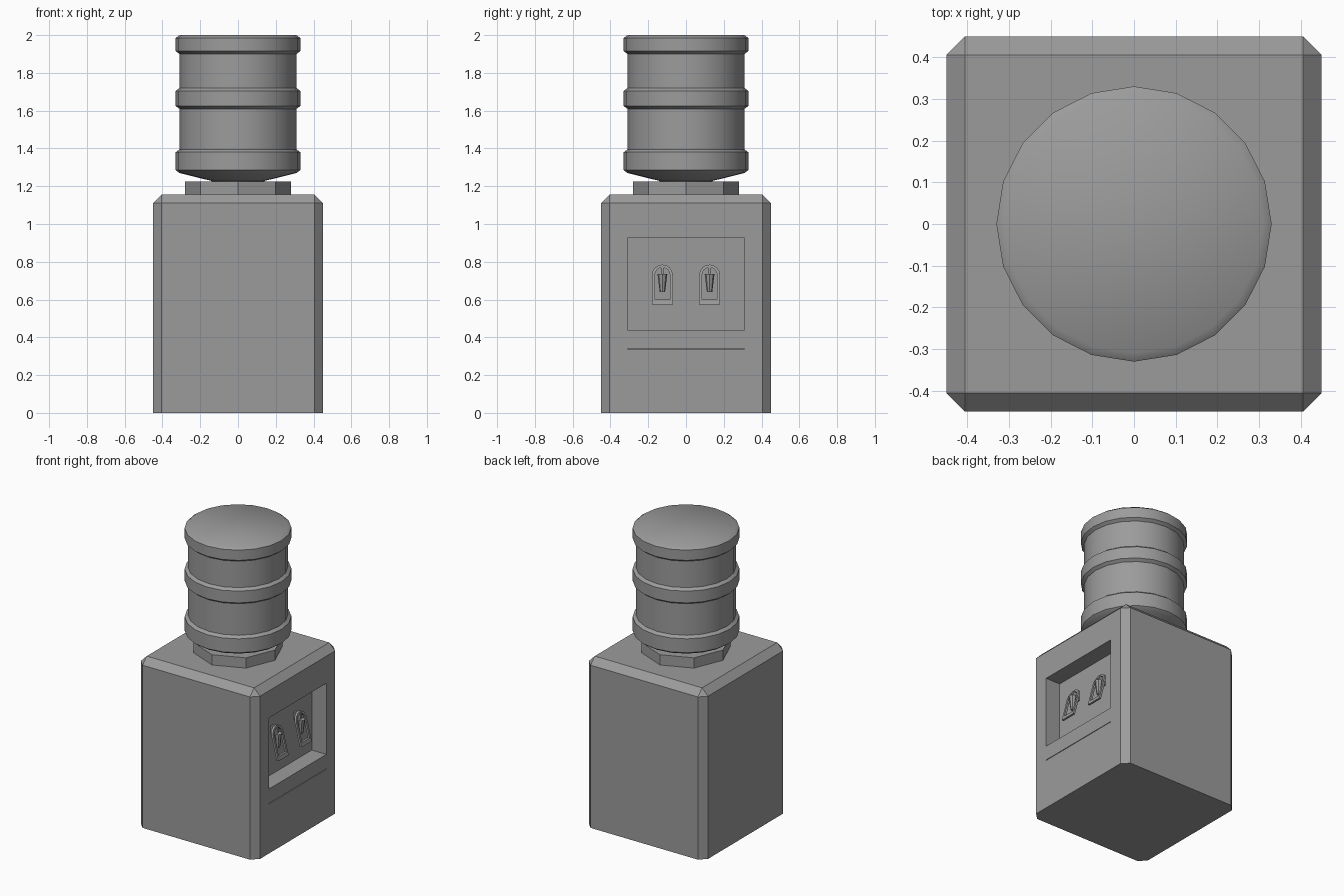
import bpy, bmesh, math
from mathutils import Matrix, Vector

cube = bpy.data.objects.get("Cube")
if cube:
    bpy.data.objects.remove(cube, do_unlink=True)

grey = bpy.data.materials.new("grey")
grey.use_nodes = True
grey.diffuse_color = (0.33, 0.33, 0.33, 1)
grey.node_tree.nodes["Principled BSDF"].inputs["Base Color"].default_value = grey.diffuse_color


def make(name, bm, smooth=None):
    """Turn a bmesh into a named grey object."""
    bmesh.ops.recalc_face_normals(bm, faces=bm.faces)
    mesh = bpy.data.meshes.new(name)
    bm.to_mesh(mesh)
    bm.free()
    obj = bpy.data.objects.new(name, mesh)
    bpy.context.collection.objects.link(obj)
    mesh.materials.append(grey)
    bpy.ops.object.select_all(action='DESELECT')
    obj.select_set(True)
    bpy.context.view_layer.objects.active = obj
    if smooth:
        bpy.ops.object.shade_smooth_by_angle(angle=math.radians(smooth))
    return obj


def box(lo, hi):
    bm = bmesh.new()
    bmesh.ops.create_cube(bm, size=1)
    lo, hi = Vector(lo), Vector(hi)
    for v in bm.verts:
        v.co = (lo + hi) / 2 + Vector(a * b for a, b in zip(v.co, hi - lo))
    return bm


def lathe(profile, sides):
    """Closed solid of revolution from (radius, height) pairs."""
    bm = bmesh.new()
    rings = [[bm.verts.new((r * math.cos(math.tau * i / sides),
                            r * math.sin(math.tau * i / sides), z))
              for i in range(sides)] for r, z in profile]
    for a, b in zip(rings, rings[1:]):
        for i in range(sides):
            j = (i + 1) % sides
            bm.faces.new((a[i], a[j], b[j], b[i]))
    bm.faces.new(rings[0])
    bm.faces.new(rings[-1])
    return bm


# Cabinet: every edge chamfered except those around the base
bm = box((-0.45, -0.45, 0), (0.45, 0.45, 1.155))
edges = [e for e in bm.edges if any(v.co.z > 0.1 for v in e.verts)]
bmesh.ops.bevel(bm, geom=edges, offset=0.045, segments=1, affect='EDGES')
cabinet = make("cabinet", bm)

# Dispensing niche and the thin slot below it
WALL = 0.34
cuts = {"niche_cutter": ((WALL, -0.31, 0.44), (0.6, 0.31, 0.925)),
        "slot_cutter": ((0.42, -0.31, 0.338), (0.6, 0.31, 0.342))}
for name, (lo, hi) in cuts.items():
    cutter = make(name, box(lo, hi))
    cutter.hide_render = True
    mod = cabinet.modifiers.new(name, 'BOOLEAN')
    mod.operation, mod.solver, mod.object = 'DIFFERENCE', 'EXACT', cutter
    bpy.context.view_layer.objects.active = cabinet
    bpy.ops.object.modifier_apply(modifier=name)
    bpy.data.objects.remove(cutter, do_unlink=True)

# Octagonal collar
make("collar", lathe([(0.28, 1.15), (0.28, 1.225)], 8))

# Bottle with three raised bands
profile = [(0.13, 1.2), (0.14, 1.228), (0.31, 1.268)]
for low, high in ((1.285, 1.38), (1.625, 1.705), (1.915, 1.985)):
    profile += [(0.31, low - 0.015), (0.33, low), (0.33, high), (0.31, high + 0.015)]
del profile[2]
make("bottle", lathe(profile, 20), smooth=50)


# Taps: a tilted arched frame, a tapered nozzle and a rod to the wall
def arch(half, bottom, top):
    """Arch outline as (y, z) pairs."""
    pts = [(half, bottom)]
    for i in range(9):
        a = math.pi * i / 8
        pts.append((half * math.cos(a), top - half + half * math.sin(a)))
    return pts + [(-half, bottom)]


def tilt(z):
    """Distance of the frame from the wall at a given height."""
    return WALL + 0.025 + (0.785 - z) * 0.25


for side, y0 in (("right", -0.125), ("left", 0.125)):
    bm = bmesh.new()
    loops = []
    for pts in (arch(0.055, 0.575, 0.785), arch(0.04, 0.6, 0.77)):
        for depth in (0, 0.014):
            loops.append([bm.verts.new((tilt(z) + depth, y0 + y, z)) for y, z in pts])
    out_back, out_front, in_back, in_front = loops
    n = len(out_back)
    for a, b in ((out_back, out_front), (out_front, in_front),
                 (in_front, in_back), (in_back, out_back)):
        for i in range(n):
            j = (i + 1) % n
            bm.faces.new((a[i], a[j], b[j], b[i]))
    make(side + "_tap_frame", bm)

    bm = lathe([(0.014, 0.64), (0.026, 0.735)], 8)
    bmesh.ops.translate(bm, verts=bm.verts, vec=(tilt(0.69), y0, 0))
    make(side + "_nozzle", bm)

    make(side + "_tap_rod", box((WALL - 0.01, y0 - 0.008, 0.72),
                                (tilt(0.73) + 0.01, y0 + 0.008, 0.775)))
